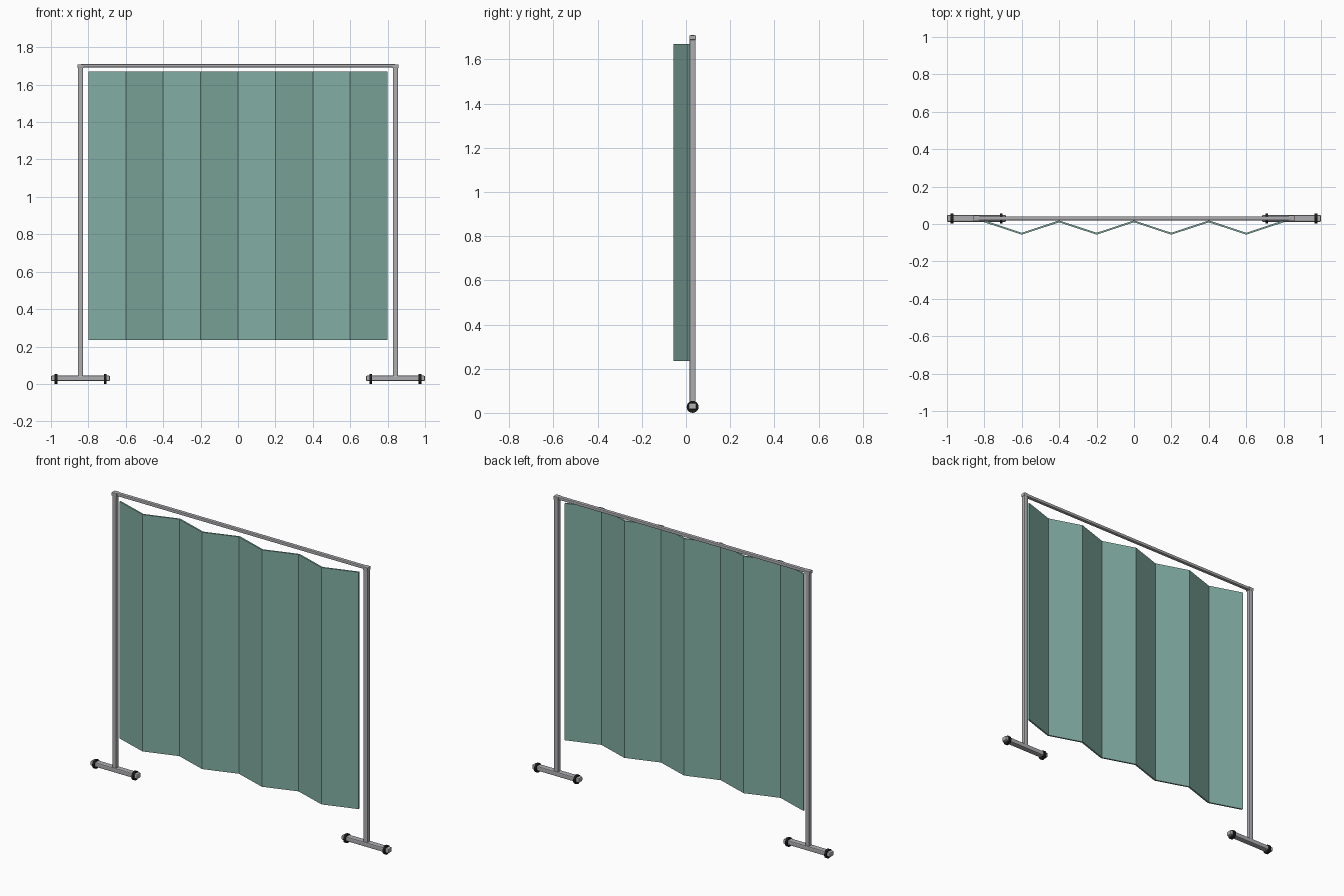
import bpy, bmesh, math
from mathutils import Matrix

if "Cube" in bpy.data.objects:
    bpy.data.objects.remove(bpy.data.objects["Cube"])

def mat(name, rgb):
    m = bpy.data.materials.new(name)
    m.diffuse_color = (*rgb, 1)
    m.use_nodes = True
    m.node_tree.nodes["Principled BSDF"].inputs["Base Color"].default_value = m.diffuse_color
    return m

METAL = mat("grey_metal", (0.42, 0.42, 0.44))
FABRIC = mat("sage_fabric", (0.22, 0.42, 0.36))
RUBBER = mat("black_rubber", (0.012, 0.012, 0.012))
Y = 0.030  # depth of the frame's centre plane

def finish(name, bm, material):
    me = bpy.data.meshes.new(name)
    bmesh.ops.recalc_face_normals(bm, faces=bm.faces)
    bm.to_mesh(me)
    bm.free()
    ob = bpy.data.objects.new(name, me)
    me.materials.append(material)
    bpy.context.collection.objects.link(ob)
    return ob

def box(name, centre, size, material, bevel=0.0):
    bm = bmesh.new()
    bmesh.ops.create_cube(bm, size=1, matrix=Matrix.Translation(centre) @ Matrix.Diagonal((*size, 1)))
    if bevel:
        bmesh.ops.bevel(bm, geom=bm.edges[:], offset=bevel, segments=2, profile=0.5, affect='EDGES')
    return finish(name, bm, material)

def wheel(name, x):
    bm = bmesh.new()
    bmesh.ops.create_cone(bm, cap_ends=True, segments=20, radius1=0.027, radius2=0.027, depth=0.014,
                          matrix=Matrix.Translation((x, Y, 0.027)) @ Matrix.Rotation(math.pi / 2, 4, 'Y'))
    return finish(name, bm, RUBBER)

# uprights, feet and wheels on each side
for side, s in (("left", -1), ("right", 1)):
    box(side + "_post", (s * 0.842, Y, 0.868), (0.028, 0.028, 1.676), METAL, 0.006)
    box(side + "_corner_cap", (s * 0.842, Y, 1.699), (0.032, 0.030, 0.020), METAL, 0.002)
    box(side + "_foot", (s * 0.842, Y, 0.030), (0.316, 0.036, 0.028), METAL, 0.006)
    wheel(side + "_outer_wheel", s * 0.973)
    wheel(side + "_inner_wheel", s * 0.710)

# top rail
box("top_rail", (0, Y, 1.701), (1.684, 0.022, 0.018), METAL, 0.004)

# pleated curtain: zigzag strip with thickness, extruded upwards
z0, z1, t = 0.235, 1.670, 0.010
zig = [(-0.8 + 0.2 * i, -0.057 if i % 2 else 0.009) for i in range(9)]
bm = bmesh.new()
cols = [[bm.verts.new((x, y + dy, z)) for dy, z in ((0, z0), (t, z0), (t, z1), (0, z1))] for x, y in zig]
for a, b in zip(cols, cols[1:]):
    for k in range(4):
        bm.faces.new((a[k], a[(k + 1) % 4], b[(k + 1) % 4], b[k]))
bm.faces.new(cols[0])
bm.faces.new(cols[-1])
finish("pleated_curtain", bm, FABRIC)
